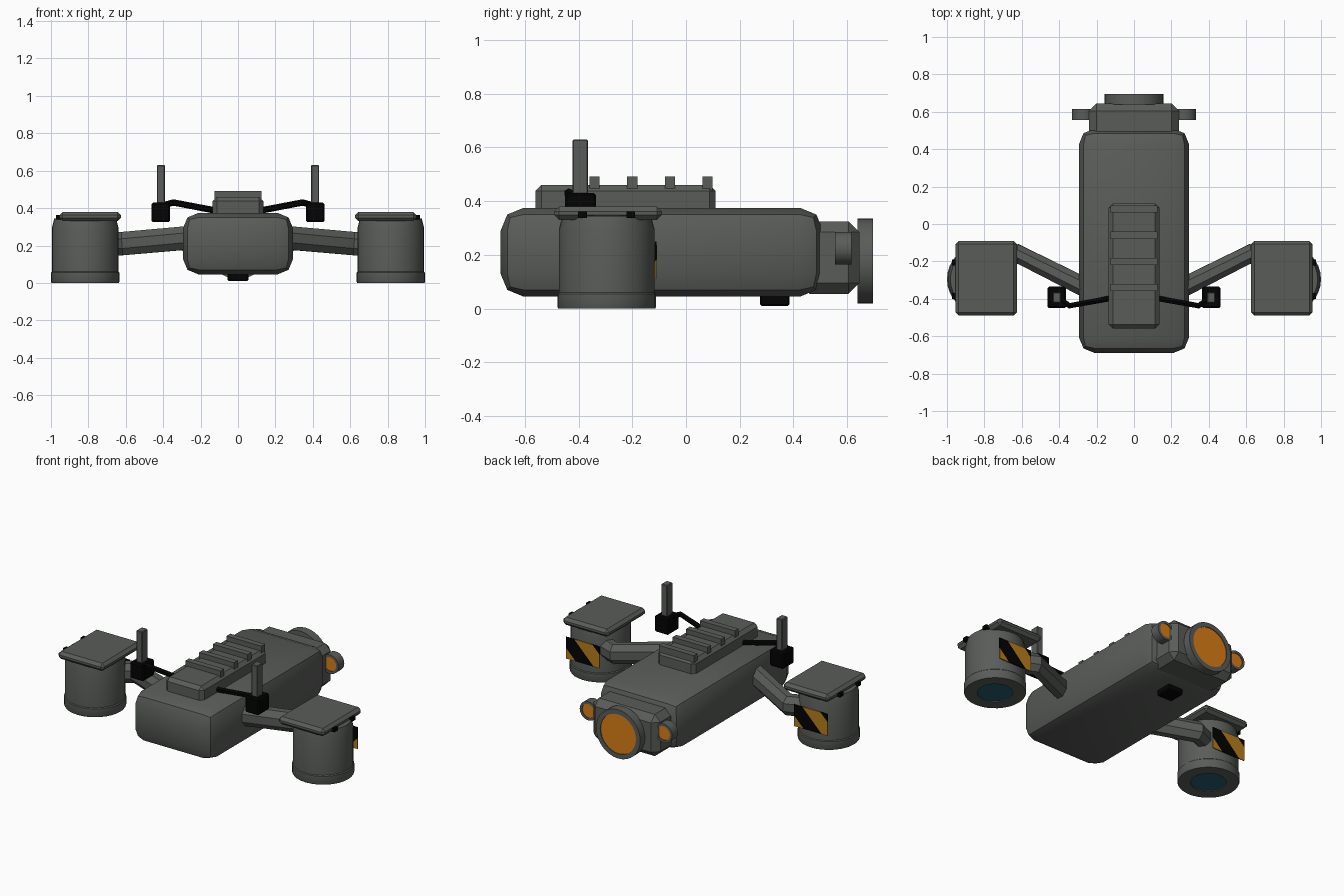
import bpy, bmesh, math
from mathutils import Matrix, Vector

cube = bpy.data.objects.get("Cube")
if cube:
    bpy.data.objects.remove(cube, do_unlink=True)


def material(name, rgb):
    m = bpy.data.materials.new(name)
    m.use_nodes = True
    m.diffuse_color = (*rgb, 1)
    m.node_tree.nodes["Principled BSDF"].inputs["Base Color"].default_value = (*rgb, 1)
    return m


GREY = material("hull grey", (0.10, 0.108, 0.10))
BLACK = material("matte black", (0.001, 0.001, 0.001))
ORANGE = material("engine orange", (0.70, 0.21, 0.008))
YELLOW = material("warning yellow", (0.47, 0.205, 0.012))
TEAL = material("lens teal", (0.018, 0.105, 0.16))


def finish(name, bm, mats, smooth=True):
    bmesh.ops.recalc_face_normals(bm, faces=bm.faces)
    mesh = bpy.data.meshes.new(name)
    bm.to_mesh(mesh)
    bm.free()
    ob = bpy.data.objects.new(name, mesh)
    bpy.context.collection.objects.link(ob)
    for m in mats:
        mesh.materials.append(m)
    if smooth:
        bpy.ops.object.select_all(action='DESELECT')
        ob.select_set(True)
        bpy.context.view_layer.objects.active = ob
        bpy.ops.object.shade_smooth_by_angle(angle=math.radians(35))
    return ob


def box_mesh(low, high):
    low, high = Vector(low), Vector(high)
    bm = bmesh.new()
    bmesh.ops.create_cube(bm, size=1)
    bmesh.ops.scale(bm, vec=high - low, verts=bm.verts)
    bmesh.ops.translate(bm, vec=(low + high) / 2, verts=bm.verts)
    return bm


def box(name, low, high, mat, bevel=0, segments=1):
    bm = box_mesh(low, high)
    if bevel:
        bmesh.ops.bevel(bm, geom=bm.edges[:], offset=bevel, segments=segments,
                        profile=0.5, affect='EDGES')
    return finish(name, bm, [mat], segments > 1)


def lathe(name, profile, matrix, glow, both_ends=False, sides=32):
    """Spin an (r, z) profile; the last cap, or both caps, take the glow colour."""
    bm = bmesh.new()
    rings = []
    for r, z in profile:
        rings.append([bm.verts.new((r * math.cos(math.tau * i / sides),
                                    r * math.sin(math.tau * i / sides), z))
                      for i in range(sides)])
    for a, b in zip(rings, rings[1:]):
        for i in range(sides):
            j = (i + 1) % sides
            bm.faces.new((a[i], a[j], b[j], b[i]))
    bm.faces.new(rings[0]).material_index = int(both_ends)
    bm.faces.new(rings[-1]).material_index = 1
    bmesh.ops.transform(bm, matrix=matrix, verts=bm.verts)
    return finish(name, bm, [GREY, glow])


def tube(name, path, width, height, mat, sides):
    """Sweep a faceted section along a path, keeping it upright."""
    pts = [Vector(p) for p in path]
    bm = bmesh.new()
    rings = []
    for k, p in enumerate(pts):
        along = Vector()
        if k:
            along += (p - pts[k - 1]).normalized()
        if k < len(pts) - 1:
            along += (pts[k + 1] - p).normalized()
        side = along.cross(Vector((0, 0, 1))).normalized()
        up = side.cross(along).normalized()
        ring = []
        for i in range(sides):
            t = math.tau * (i + 0.5) / sides
            grow = 0.5 / math.cos(math.pi / sides)
            ring.append(bm.verts.new(p + side * width * grow * math.cos(t)
                                     + up * height * grow * math.sin(t)))
        rings.append(ring)
    for a, b in zip(rings, rings[1:]):
        for i in range(sides):
            j = (i + 1) % sides
            bm.faces.new((a[i], a[j], b[j], b[i]))
    bm.faces.new(rings[0])
    bm.faces.new(rings[-1])
    return finish(name, bm, [mat], False)


def striped_plate(name, x, y, z):
    """Thin plate cut diagonally into broad hazard bands."""
    bm = box_mesh((x - 0.12, y - 0.003, z - 0.07), (x + 0.12, y + 0.003, z + 0.07))
    slope = Vector((-1, 0, 1))
    start, band = -0.12, 0.13
    for k in range(3):
        bmesh.ops.bisect_plane(bm, geom=bm.verts[:] + bm.edges[:] + bm.faces[:],
                               plane_co=(x - start - k * band, y, z), plane_no=slope)
    for f in bm.faces:
        c = f.calc_center_median() - Vector((x, y, z))
        f.material_index = math.floor((c.dot(slope) - start) / band) % 2
    return finish(name, bm, [BLACK, YELLOW], False)


# Fuselage and rear engine block
box("fuselage", (-0.295, -0.69, 0.045), (0.295, 0.51, 0.375), GREY, 0.085, 2)
box("engine_block", (-0.24, 0.42, 0.055), (0.24, 0.645, 0.325), GREY, 0.04)
box("belly_sensor", (-0.055, 0.275, 0.01), (0.055, 0.385, 0.06), BLACK, 0.006)

# Equipment rail with cross ribs
box("top_rail", (-0.135, -0.56, 0.35), (0.135, 0.11, 0.46), GREY, 0.022)
for i in range(4):
    y = -0.34 + 0.14 * i
    box("rail_rib", (-0.125, y - 0.019, 0.44), (0.125, y + 0.019, 0.492), GREY)


# Nozzles with a recessed glowing disc at each end
def nozzle(name, x, y, z, radius, lip, length):
    turn = Matrix.Translation((x, y, z)) @ Matrix.Rotation(-math.pi / 2, 4, 'X')
    lathe(name, [(lip, 0.005), (lip, 0), (radius, 0), (radius, length),
                 (lip, length), (lip, length - 0.005)], turn, ORANGE, True)


nozzle("main_nozzle", 0, 0.638, 0.178, 0.158, 0.128, 0.057)

POD = [(0.165, 0.345), (0.178, 0.295), (0.178, 0.06), (0.183, 0.055),
       (0.183, 0.006), (0.18, 0), (0.105, 0), (0.105, 0.005)]

for s, side in ((1, "left"), (-1, "right")):
    def span(x1, x2):
        return sorted((s * x1, s * x2))

    nozzle(side + "_nozzle", s * 0.27, 0.555, 0.225, 0.061, 0.045, 0.06)

    # Lift pod with its cover, clips and hazard plate
    lathe(side + "_pod", POD, Matrix.Translation((s * 0.817, -0.295, 0)), TEAL)
    a, b = span(0.625, 0.955)
    box(side + "_pod_cover", (a, -0.49, 0.33), (b, -0.09, 0.38), GREY, 0.018)
    a, b = span(0.94, 0.974)
    for y in (-0.385, -0.205):
        box(side + "_cover_clip", (a, y - 0.016, 0.338), (b, y + 0.016, 0.362), BLACK)
    striped_plate(side + "_hazard_plate", s * 0.817, -0.112, 0.18)

    # Strut from fuselage to pod
    tube(side + "_strut", [(s * 0.22, -0.36, 0.245), (s * 0.62, -0.16, 0.21),
                           (s * 0.75, -0.22, 0.205)], 0.105, 0.125, GREY, 8)

    # Antenna with its bracket
    tube(side + "_antenna_bracket", [(s * 0.11, -0.395, 0.385), (s * 0.345, -0.437, 0.43),
                                     (s * 0.40, -0.40, 0.415)], 0.03, 0.03, BLACK, 6)
    a, b = span(0.363, 0.462)
    box(side + "_antenna_base", (a, -0.45, 0.325), (b, -0.335, 0.43), BLACK, 0.008)
    a, b = span(0.391, 0.434)
    box(side + "_antenna", (a, -0.422, 0.42), (b, -0.365, 0.63), GREY, 0.004)
